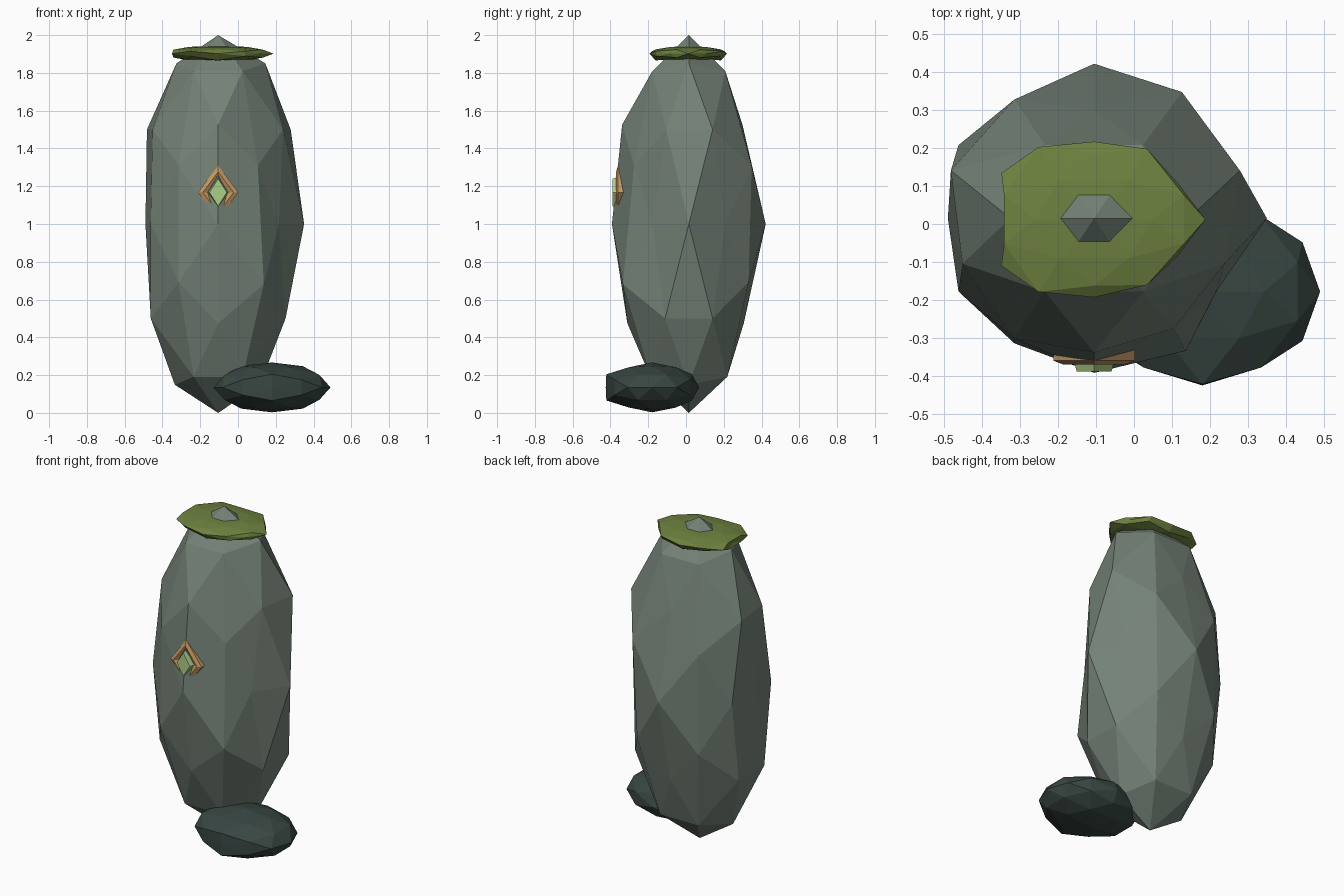
import bpy, bmesh, math
from mathutils import Matrix, Vector

if "Cube" in bpy.data.objects:
    bpy.data.objects.remove(bpy.data.objects["Cube"])


def finish(bm, name, color):
    bmesh.ops.recalc_face_normals(bm, faces=bm.faces)
    me = bpy.data.meshes.new(name)
    bm.to_mesh(me)
    bm.free()
    ob = bpy.data.objects.new(name, me)
    bpy.context.collection.objects.link(ob)
    mat = bpy.data.materials.new(name + "_colour")
    mat.diffuse_color = (*color, 1)
    mat.use_nodes = True
    mat.node_tree.nodes["Principled BSDF"].inputs["Base Color"].default_value = mat.diffuse_color
    me.materials.append(mat)
    return ob


def rock(name, center, radii, color, tweaks):
    """Faceted boulder; tweaks rescale the vertex nearest to a direction."""
    bm = bmesh.new()
    bmesh.ops.create_icosphere(bm, subdivisions=2, radius=1)
    bm.transform(Matrix.Rotation(-math.atan(2) / 2, 4, 'Y'))
    base = {v: v.co.copy() for v in bm.verts}
    for direction, factor in tweaks:
        d = Vector(direction).normalized()
        v = max(base, key=lambda k: base[k].dot(d))
        v.co = Vector(a * b for a, b in zip(base[v], factor))
    for v in bm.verts:
        v.co = Vector(c + a * r for c, a, r in zip(center, v.co, radii))
    return finish(bm, name, color)


# Standing stone
tweaks = [((1, 0, 0), (1.083, 1, 1)), ((-1, 0, 0), (.917, 1, 1)),
          ((0, .85, .53), (1, .82, 1)), ((0, -.85, .53), (1, 1.02, 1)),
          ((0, .85, -.53), (1, .84, 1)), ((0, -.85, -.53), (1, .94, 1)),
          ((.85, .53, 0), (.9, .9, 1)), ((.85, -.53, 0), (.9, .9, 1)),
          ((-.85, .53, 0), (1, .9, 1)), ((-.85, -.53, 0), (1, .9, 1)),
          ((.53, 0, .85), (1.13, 1, 1)), ((-.53, 0, -.85), (1.04, 1, 1)),
          ((.5, -.81, -.31), (1.15, 1.06, 1.03)), ((.5, -.81, .31), (1, .88, 1)),
          ((-.5, -.81, .31), (1, .96, 1)), ((-.5, .81, .31), (1, .95, 1)),
          ((-.5, .81, -.31), (1, .95, 1)), ((.5, .81, .31), (1.1, 1.01, 1)),
          ((.5, .81, -.31), (1, .96, 1)),
          ((.81, .31, .5), (1.13, 1, 1)), ((.81, -.31, .5), (1.01, .95, 1)),
          ((-.81, .31, .5), (1.11, 1, 1)), ((-.81, -.31, .5), (1.02, .95, 1))]
for sx in (-1, 1):
    for sy in (-1, 1):
        tweaks.append(((.81 * sx, .31 * sy, -.5), (1.05, 1, 1)))
        tweaks.append(((.31 * sx, .5 * sy, .81), (1, .95, 1)))
rock("standing_stone", (-.105, .015, 1), (.42, .407, 1), (.175, .222, .182), tweaks)

# Moss cap
rock("moss_cap", (-.105, .012, 1.902), (.293, .205, .042), (.155, .22, .05),
     [((-1, 0, 0), (.78, 1, 1)), ((-.85, .53, 0), (.98, 1.13, 1)),
      ((-.85, -.53, 0), (.98, 1.13, 1)), ((-.5, .81, .31), (1, 1.15, 1)),
      ((-.5, -.81, .31), (1, 1.15, 1)), ((.5, .81, .31), (.95, 1.12, 1)),
      ((.5, -.81, .31), (.95, 1.04, 1)), ((.85, .53, 0), (.88, .9, 1)),
      ((.85, -.53, 0), (.88, .9, 1)), ((0, .85, -.53), (1, 1, 1.6)),
      ((0, -.85, -.53), (1, 1, 1.6))])

# Small rock at the foot
rock("foot_rock", (.18, -.178, .135), (.31, .247, .132), (.04, .062, .055),
     [((0, -.85, .53), (1, 1.16, 1)), ((0, -.85, -.53), (1, 1.16, 1))])

# Tan diamond ring, partly sunk into the stone face
bm = bmesh.new()
section = [(.5, -.014), (.76, -.026), (1.0, -.016), (1.0, .022), (.5, .022)]
rings = []
for i in range(4):
    a = i * math.pi / 2
    rings.append([bm.verts.new((-.105 + .107 * s * math.cos(a), -.344 + d,
                                1.167 + .143 * s * math.sin(a))) for s, d in section])
n = len(section)
for i in range(4):
    p, q = rings[i], rings[(i + 1) % 4]
    for j in range(n):
        k = (j + 1) % n
        bm.faces.new((p[j], p[k], q[k], q[j]))
finish(bm, "diamond_ring", (.54, .31, .12))

# Green diamond gem
bm = bmesh.new()
bmesh.ops.create_cone(bm, cap_ends=True, segments=4, radius1=1, radius2=.82, depth=1)
bm.transform(Matrix.Rotation(math.pi / 2, 4, 'X'))
if max(v.co.x for v in bm.verts) < .9:
    bm.transform(Matrix.Rotation(math.pi / 4, 4, 'Y'))
bm.transform(Matrix.Translation((-.105, -.369, 1.167)) @ Matrix.Diagonal((.056, .038, .088, 1)))
finish(bm, "diamond_gem", (.42, .62, .24))
